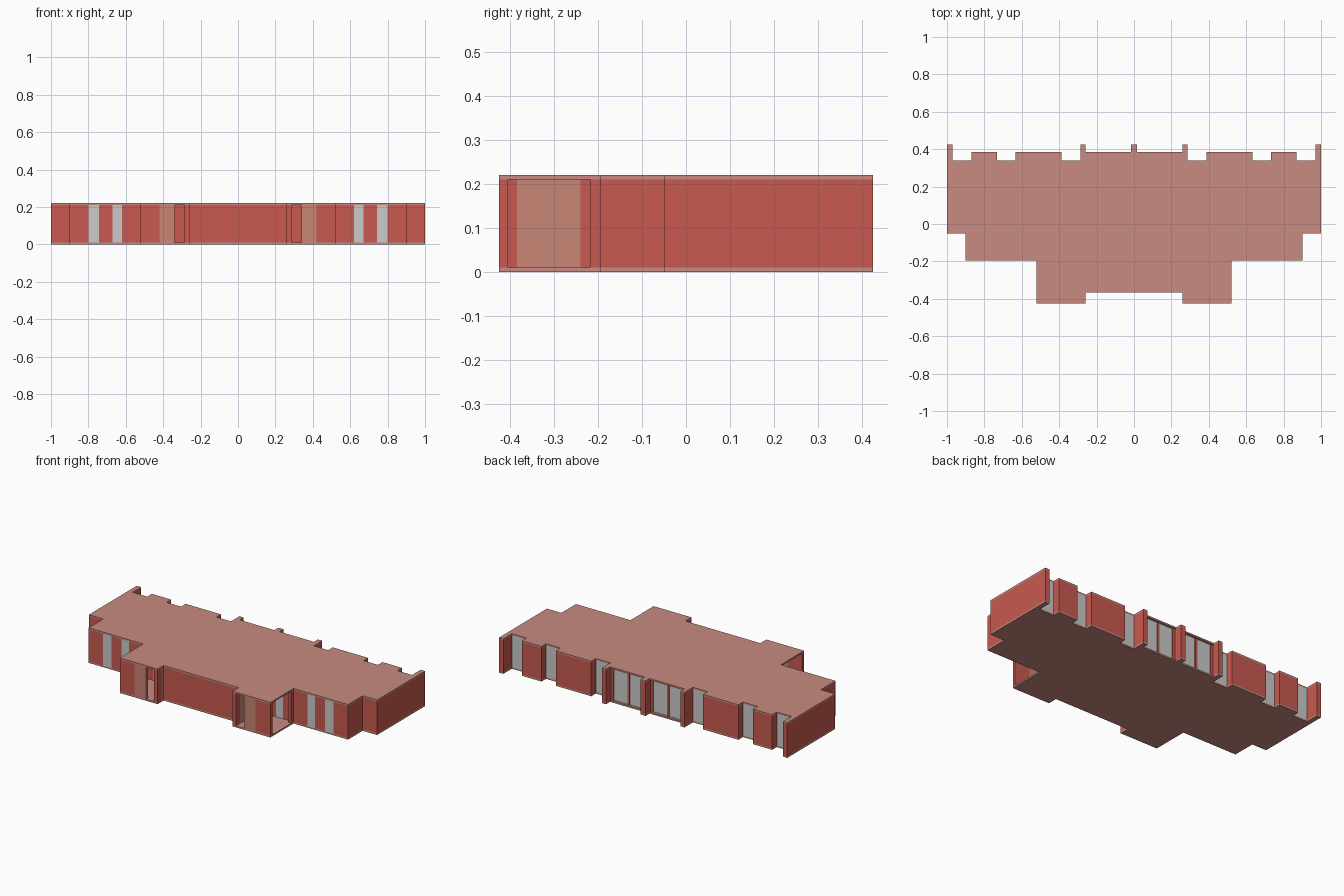
import bpy, bmesh

if "Cube" in bpy.data.objects:
    bpy.data.objects.remove(bpy.data.objects["Cube"])

Z0, Z1, H, T = 0.01, 0.21, 0.22, 0.02


def material(name, rgb):
    m = bpy.data.materials.new(name)
    m.diffuse_color = (*rgb, 1)
    m.use_nodes = True
    m.node_tree.nodes["Principled BSDF"].inputs["Base Color"].default_value = m.diffuse_color
    return m


BRICK = material("brick_red", (0.58, 0.10, 0.08))
SLAB = material("slab_pink", (0.58, 0.26, 0.22))
DOOR = material("door_tan", (0.58, 0.24, 0.18))


def finish(name, bm, mat):
    bmesh.ops.recalc_face_normals(bm, faces=bm.faces)
    me = bpy.data.meshes.new(name)
    bm.to_mesh(me)
    bm.free()
    ob = bpy.data.objects.new(name, me)
    bpy.context.collection.objects.link(ob)
    if mat:
        me.materials.append(mat)
    return ob


def boxes(name, rects, mat, mirror=True):
    """Wall pieces (x0, x1, y0, y1) between the slabs, mirrored across x = 0."""
    bm = bmesh.new()
    for x0, x1, y0, y1 in rects:
        for s in ((1, -1) if mirror else (1,)):
            vs = bmesh.ops.create_cube(bm, size=1)["verts"]
            for v in vs:
                v.co.x = s * ((x0 + x1) / 2 + v.co.x * (x1 - x0))
                v.co.y = (y0 + y1) / 2 + v.co.y * (y1 - y0)
                v.co.z = (Z0 + Z1) / 2 + v.co.z * (Z1 - Z0)
    return finish(name, bm, mat)


def slab(name, pts, z0, z1):
    bm = bmesh.new()
    f = bm.faces.new([bm.verts.new((x, y, z0)) for x, y in pts])
    r = bmesh.ops.extrude_face_region(bm, geom=[f])
    for v in r["geom"]:
        if isinstance(v, bmesh.types.BMVert):
            v.co.z = z1
    return finish(name, bm, SLAB)


# Right half of the floor outline, from front centre round to back centre
F, B, N = 0.425, 0.385, 0.34
half = [(0.26, -0.365), (0.26, -F), (0.522, -F), (0.522, -0.195),
        (0.9, -0.195), (0.9, -0.05), (1, -0.05), (1, F), (0.97, F),
        (0.97, N), (0.868, N), (0.868, B), (0.733, B), (0.733, N),
        (0.633, N), (0.633, B), (0.388, B), (0.388, N), (0.287, N),
        (0.287, F), (0.258, F), (0.258, B), (0.017, B), (0.017, F)]
outline = half + [(-x, y) for x, y in reversed(half)]
slab("floor_slab", outline, 0, Z0)
slab("roof_slab", outline, Z1, H)

# Front and side walls
boxes("front_wall", [(0, 0.262, -0.365, -0.345),
                     (0.522, 0.62, -0.195, -0.175), (0.672, 0.742, -0.195, -0.175),
                     (0.80, 0.9, -0.195, -0.175), (0.26, 0.40, -0.195, -0.175),
                     (0.45, 0.522, -0.195, -0.175)], BRICK)
boxes("side_wall", [(0.88, 0.9, -0.175, -0.05), (0.88, 1, -0.05, -0.03),
                    (0.97, 1, -0.03, F)], BRICK)
boxes("front_windows", [(0.62, 0.672, -0.195, -0.18), (0.742, 0.80, -0.195, -0.18),
                        (0.40, 0.45, -0.195, -0.18)], None)

# Entrance porches: open at the side and beside the front panel
boxes("porch_wall", [(0.42, 0.522, -F, -F + T), (0.26, 0.285, -F, -0.385),
                     (0.26, 0.285, -0.24, -0.195),
                     (0.502, 0.522, -0.218, -0.195)], BRICK)
boxes("porch_panel", [(0.34, 0.42, -F, -F + T)], DOOR)
boxes("porch_door", [(0.26, 0.285, -0.385, -0.24)], DOOR)

# Back wall blocks between recessed balconies
boxes("back_wall", [(0.733, 0.868, N - T, B), (0.388, 0.633, N - T, B)], BRICK)
boxes("back_fins", [(0.258, 0.287, N - T, F)], BRICK)
boxes("centre_fin", [(-0.017, 0.017, N - T, F)], BRICK, mirror=False)
boxes("recess_windows", [(0.868, 0.97, N - T, N), (0.633, 0.733, N - T, N),
                         (0.287, 0.388, N - T, N)], None)

# Central glazing with mullions
boxes("centre_windows", [(0.035, 0.13, 0.35, 0.37), (0.145, 0.24, 0.35, 0.37)], None)
boxes("centre_mullions", [(0.017, 0.035, 0.35, 0.375), (0.13, 0.145, 0.35, 0.375),
                          (0.24, 0.258, 0.35, 0.375)], BRICK)
